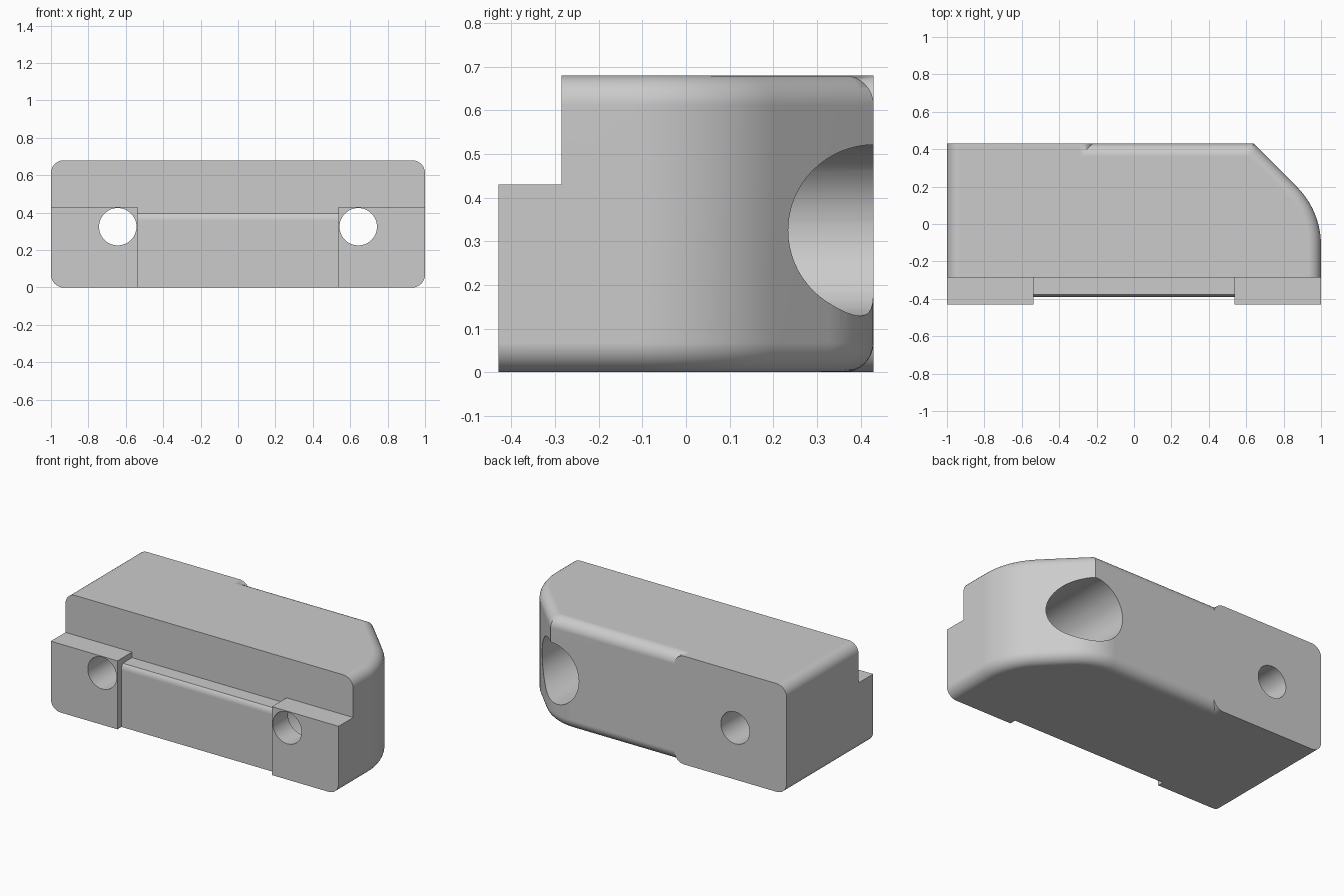
import bpy, bmesh
from math import sin, cos, radians
from mathutils import Vector

if "Cube" in bpy.data.objects:
    bpy.data.objects.remove(bpy.data.objects["Cube"], do_unlink=True)

H, R = 0.68, 0.068          # block height, edge rounding


def arc(cx, cy, r, a0, a1, n=8):
    angles = [radians(a0 + (a1 - a0) * i / n) for i in range(n + 1)]
    return [Vector((cx + r * cos(a), cy + r * sin(a))) for a in angles]


def loft(name, rings):
    """Closed solid through a stack of equal-length point rings."""
    bm = bmesh.new()
    loops = [[bm.verts.new(p) for p in ring] for ring in rings]
    n = len(loops[0])
    for a, b in zip(loops, loops[1:]):
        for i in range(n):
            j = (i + 1) % n
            bm.faces.new((a[i], a[j], b[j], b[i]))
    bm.faces.new(loops[0][::-1])
    bm.faces.new(loops[-1])
    bmesh.ops.remove_doubles(bm, verts=bm.verts, dist=1e-5)
    bmesh.ops.recalc_face_normals(bm, faces=bm.faces)
    mesh = bpy.data.meshes.new(name)
    bm.to_mesh(mesh)
    bm.free()
    obj = bpy.data.objects.new(name, mesh)
    bpy.context.collection.objects.link(obj)
    return obj


def inset(pts, d):
    """Mitred inward offset of a counter-clockwise outline."""
    out = []
    for i, p in enumerate(pts):
        e1 = (p - pts[i - 1]).normalized()
        e2 = (pts[(i + 1) % len(pts)] - p).normalized()
        n1, n2 = Vector((-e1.y, e1.x)), Vector((-e2.y, e2.x))
        out.append(p + (n1 + n2) * d / (1 + n1.dot(n2)))
    return out


def along_x(name, pts, lo, hi):
    return loft(name, [[(x, p[0], p[1]) for p in pts] for x in (lo, hi)])


def along_y(name, pts, lo, hi):
    return loft(name, [[(p[0], y, p[1]) for p in pts] for y in (lo, hi)])


def combine(obj, cutter, operation="DIFFERENCE"):
    mod = obj.modifiers.new("cut", "BOOLEAN")
    mod.operation, mod.solver, mod.object = operation, "EXACT", cutter
    bpy.context.view_layer.update()
    deps = bpy.context.evaluated_depsgraph_get()
    mesh = bpy.data.meshes.new_from_object(obj.evaluated_get(deps))
    obj.modifiers.clear()
    obj.data = mesh
    bpy.data.objects.remove(cutter, do_unlink=True)


# Plan outline: curved side, angled back corner, rounded rear edge that stops short
def plan(corner):
    return ([Vector((-1.2, -0.6)), Vector((1, -0.6))]
            + arc(0.556, -0.114, 0.444, 0, 45, 12) + corner
            + [Vector(p) for p in ((-0.22, 0.43), (-0.22, 0.6), (-1.2, 0.6))])


soft = arc(0.5, 0.09, 0.34, 45, 90, 8)
tip = Vector((0.64, 0.43))
crisp = ([soft[0].lerp(tip, i / 4) for i in range(4)]
         + [tip.lerp(soft[-1], i / 4) for i in range(5)])
lower, upper = plan(soft), plan(crisp)

# Main block: soft corner below the middle, crisp corner above
steps = [radians(90 * i / 8) for i in range(9)]
rings = [[(p.x, p.y, R * (1 - cos(t))) for p in inset(lower, R * (1 - sin(t)))]
         for t in steps]
rings += [[(p.x, p.y, 0.325) for p in outline] for outline in (lower, upper)]
rings += [[(p.x, p.y, H - R * (1 - cos(t))) for p in inset(upper, R * (1 - sin(t)))]
          for t in reversed(steps)]
block = loft("mounting_block", rings)

# Trim to the flat front, back and rounded left end
trim = (arc(-1 + R, H - R, R, 180, 90) + [(1.2, H + 0.07), (1.2, -0.07)]
        + arc(-1 + R, R, R, 270, 180))
combine(block, along_y("end_trim", trim, -0.43, 0.43), "INTERSECT")

# Step along the upper front
combine(block, along_x("step_cutter", [(-0.7, 0.43), (-0.285, 0.43),
                                       (-0.285, 0.9), (-0.7, 0.9)], -1.3, 1.3))

# Shallow recess between the two front feet, with an eased top edge
recess = ([(-0.7, -0.1), (-0.39, -0.1)] + arc(-0.33, 0.357, 0.06, 180, 141, 5)
          + [(-0.285, 0.395), (-0.285, 0.5), (-0.7, 0.5)])
combine(block, along_x("recess_cutter", recess, -0.537, 0.537))

# Bolt holes, and the wide bore at the angled corner
for x in (-0.643, 0.643):
    combine(block, along_y("bolt_hole", arc(x, 0.325, 0.1, 0, 352.5, 47), -0.7, 0.7))
combine(block, along_y("wide_bore", arc(0.64, 0.325, 0.196, 0, 354.375, 63), -0.28, 0.7))

# Colour and shading
grey = bpy.data.materials.new("plain grey")
grey.use_nodes = True
grey.diffuse_color = (0.6, 0.6, 0.6, 1)
grey.node_tree.nodes["Principled BSDF"].inputs["Base Color"].default_value = (0.6, 0.6, 0.6, 1)
block.data.materials.clear()
block.data.materials.append(grey)
for poly in block.data.polygons:
    poly.material_index = 0

bpy.ops.object.select_all(action="DESELECT")
block.select_set(True)
bpy.context.view_layer.objects.active = block
bpy.ops.object.shade_smooth_by_angle(angle=radians(30))
normals = block.modifiers.new("even_normals", "WEIGHTED_NORMAL")
normals.keep_sharp = True
